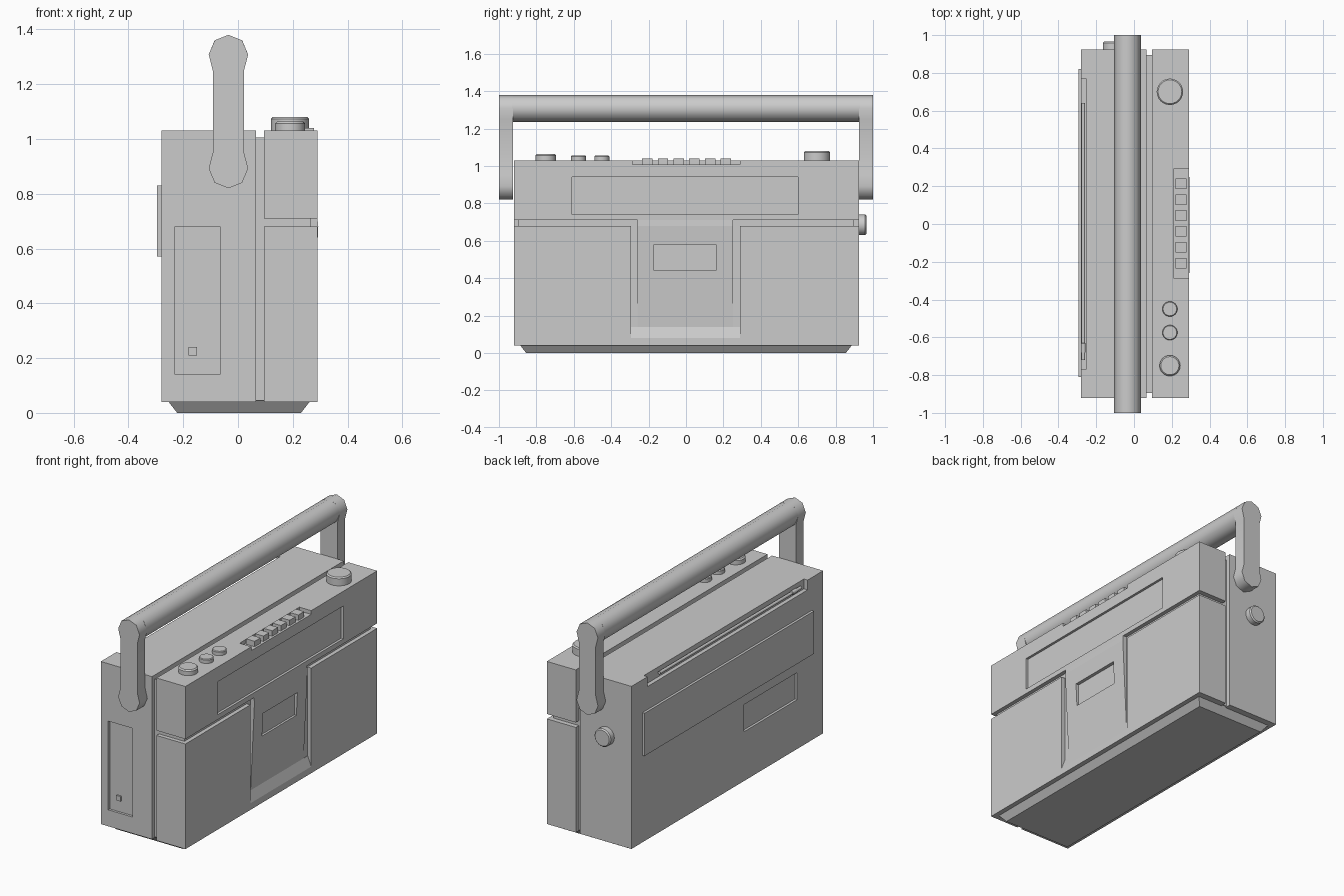
import bpy, bmesh, math
from mathutils import Vector

if "Cube" in bpy.data.objects:
    bpy.data.objects.remove(bpy.data.objects["Cube"])

grey = bpy.data.materials.new("plain grey")
grey.diffuse_color = (0.6, 0.6, 0.6, 1)
grey.use_nodes = True
grey.node_tree.nodes["Principled BSDF"].inputs["Base Color"].default_value = grey.diffuse_color


def finish(name, bm):
    bmesh.ops.recalc_face_normals(bm, faces=bm.faces)
    me = bpy.data.meshes.new(name)
    bm.to_mesh(me)
    bm.free()
    ob = bpy.data.objects.new(name, me)
    me.materials.append(grey)
    bpy.context.collection.objects.link(ob)
    return ob


def prism(name, points, axis, a, b):
    """Extrude a 2D outline along an axis from a to b."""
    place = {"x": lambda p, t: (t, p[0], p[1]), "y": lambda p, t: (p[0], t, p[1])}[axis]
    bm = bmesh.new()
    face = bm.faces.new([bm.verts.new(place(p, a)) for p in points])
    ext = bmesh.ops.extrude_face_region(bm, geom=[face])["geom"]
    move = Vector(place((0, 0), b - a))
    bmesh.ops.translate(bm, vec=move, verts=[v for v in ext if isinstance(v, bmesh.types.BMVert)])
    return finish(name, bm)


def box(name, x0, x1, y0, y1, z0, z1):
    return prism(name, [(x0, z0), (x1, z0), (x1, z1), (x0, z1)], "y", y0, y1)


def smooth(ob, angle):
    bpy.ops.object.select_all(action="DESELECT")
    ob.select_set(True)
    bpy.context.view_layer.objects.active = ob
    bpy.ops.object.shade_smooth_by_angle(angle=math.radians(angle))


def knob(name, centre, r, height, axis="z", bevel=0.007):
    """Round knob whose foot is at centre."""
    bm = bmesh.new()
    bmesh.ops.create_cone(bm, cap_ends=True, segments=24, radius1=r, radius2=r, depth=height)
    bmesh.ops.translate(bm, vec=(0, 0, height / 2), verts=bm.verts)
    rim = [e for e in bm.edges if all(v.co.z > height * 0.9 for v in e.verts)]
    if bevel:
        bmesh.ops.bevel(bm, geom=rim, offset=bevel, segments=1, affect="EDGES")
    ob = finish(name, bm)
    if axis == "y":
        ob.rotation_euler.x = -math.pi / 2
    ob.location = centre
    smooth(ob, 30)
    return ob


def cut(ob, *bounds):
    """Cut a box-shaped recess and remove the cutter."""
    cutter = box("cutter", *bounds)
    cutter.hide_render = True
    mod = ob.modifiers.new("recess", "BOOLEAN")
    mod.operation, mod.solver, mod.object = "DIFFERENCE", "EXACT", cutter
    bpy.context.view_layer.objects.active = ob
    bpy.ops.object.modifier_apply(modifier=mod.name)
    bpy.data.objects.remove(cutter)


# Inner core seen at the bottom of the grooves
box("core", -0.25, 0.265, -0.895, 0.895, 0.045, 1.005)

# Rear half with aerial slot, rear hatch recess and side panel recess
rear = box("rear_case", -0.28, 0.065, -0.92, 0.925, 0.04, 1.03)
cut(rear, -0.4, -0.255, -0.77, 0.77, 0.97, 1.2)
cut(rear, -0.4, -0.265, -0.67, -0.16, 0.34, 0.505)
cut(rear, -0.23, -0.065, -1.1, -0.905, 0.14, 0.68)
box("rear_plate", -0.295, -0.275, -0.81, 0.82, 0.57, 0.83)
box("side_button", -0.18, -0.15, -0.915, -0.90, 0.21, 0.24)

# Front upper half with tuning window and key recess
upper = box("front_upper_case", 0.095, 0.29, -0.92, 0.925, 0.71, 1.03)
cut(upper, 0.275, 0.4, -0.61, 0.60, 0.74, 0.94)
cut(upper, 0.21, 0.4, -0.285, 0.29, 1.007, 1.2)

# Front lower half, notched for the cassette door
prism("front_lower_case",
      [(-0.92, 0.04), (0.925, 0.04), (0.925, 0.68), (0.29, 0.68), (0.29, 0.08),
       (-0.295, 0.08), (-0.295, 0.68), (-0.92, 0.68)], "x", 0.095, 0.29)
prism("door_ramp", [(0.25, 0.07), (0.29, 0.08), (0.267, 0.14), (0.25, 0.14)], "y", -0.295, 0.29)

# Slightly tilted cassette door with its window
door = prism("cassette_door", [(0.25, 0.14), (0.267, 0.14), (0.293, 0.68), (0.29, 0.71), (0.25, 0.71)],
             "y", -0.26, 0.25)
cut(door, 0.268, 0.4, -0.17, 0.16, 0.44, 0.58)

# Tapered foot
bm = bmesh.new()
rings = [[bm.verts.new((x, y, z)) for x, y in ((x0, -w), (x1, -w), (x1, w), (x0, w))]
         for x0, x1, w, z in ((-0.222, 0.23, 0.855, 0), (-0.257, 0.265, 0.89, 0.045))]
bm.faces.new(rings[0])
bm.faces.new(rings[1])
for i in range(4):
    j = (i + 1) % 4
    bm.faces.new((rings[0][i], rings[0][j], rings[1][j], rings[1][i]))
finish("foot", bm)

# Tape keys
for i in range(6):
    y = -0.207 + i * 0.084
    box("tape_key", 0.22, 0.277, y - 0.028, y + 0.028, 1.0, 1.04)

# Round controls
knob("tuning_knob", (0.19, 0.70, 1.025), 0.07, 0.055)
knob("volume_knob", (0.19, -0.75, 1.025), 0.055, 0.038)
for y in (-0.575, -0.45):
    knob("tone_knob", (0.19, y, 1.025), 0.04, 0.03, bevel=0.004)
knob("side_knob", (-0.11, 0.92, 0.685), 0.055, 0.045, axis="y")

# Carrying handle: two arms with rounded ends and a grip bar
half = [(0, 1.38), (0.05, 1.36), (0.072, 1.308), (0.057, 1.25),
        (0.057, 0.95), (0.072, 0.892), (0.05, 0.84), (0, 0.82)]
outline = [(-0.035 + x, z) for x, z in half] + [(-0.035 - x, z) for x, z in half[-2:0:-1]]
for s in (-1, 1):
    smooth(prism("handle_arm", outline, "y", s * 0.925, s), 50)
bar = [(-0.035 + 0.072 * math.sin(k * math.pi / 4), 1.308 + 0.072 * math.cos(k * math.pi / 4))
       for k in range(8)]
smooth(prism("handle_grip", bar, "y", -0.93, 0.93), 50)

# Folded aerial with a small tip
knob("aerial_rod", (-0.268, -0.72, 1.0), 0.009, 1.36, axis="y", bevel=0)
knob("aerial_tip", (-0.268, -0.68, 1.0), 0.012, 0.05, axis="y", bevel=0.003)
